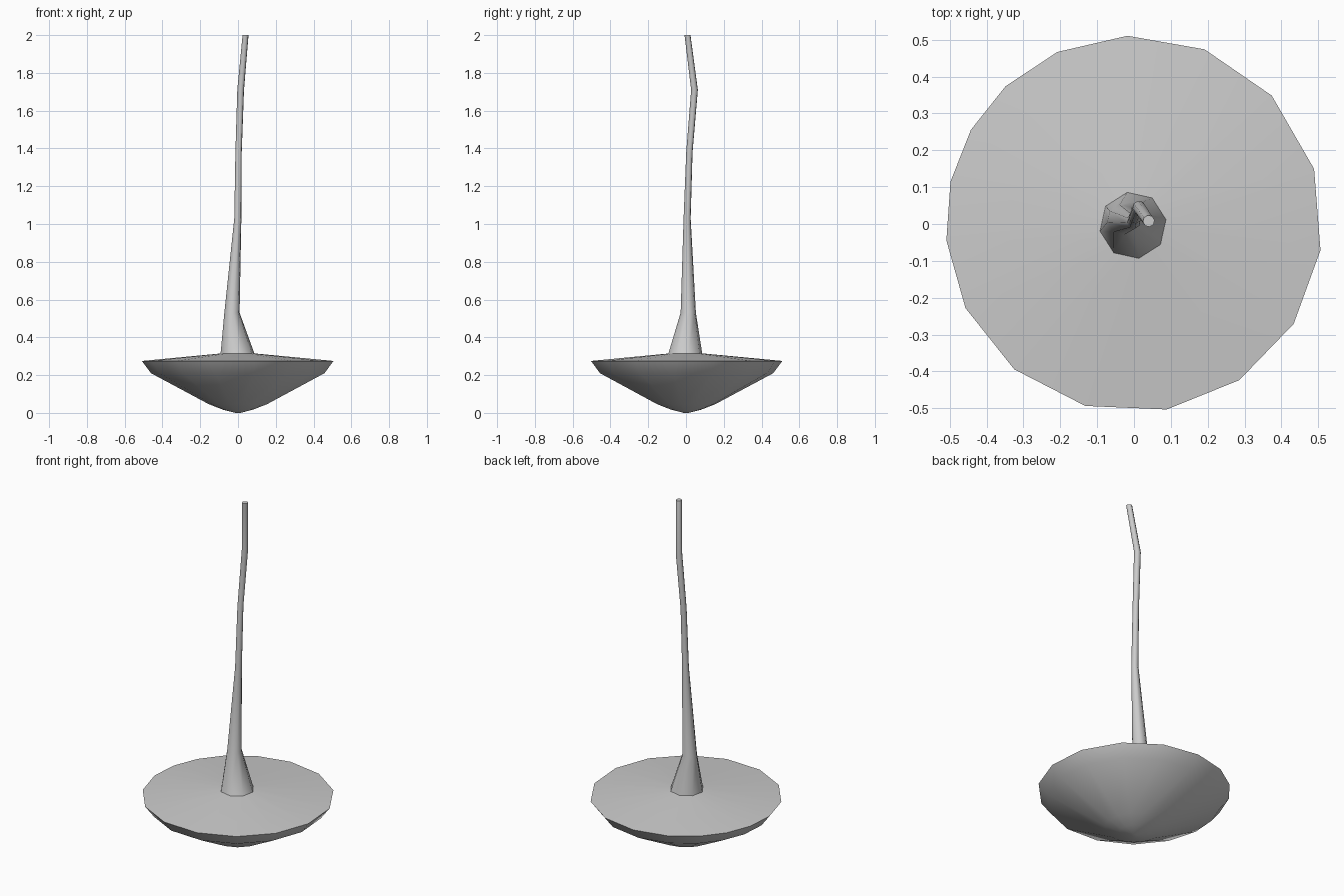
import bpy, bmesh
from math import sin, cos, radians

if "Cube" in bpy.data.objects:
    bpy.data.objects.remove(bpy.data.objects["Cube"])


def loft(name, rings, angles):
    """Skin rings (x, y, z, radius) sharing the same list of angles, capped at both ends."""
    bm = bmesh.new()
    loops = []
    for x, y, z, r in rings:
        loops.append([bm.verts.new((x + r * cos(a), y + r * sin(a), z)) for a in angles])
    n = len(angles)
    for lo, hi in zip(loops, loops[1:]):
        for i in range(n):
            j = (i + 1) % n
            bm.faces.new((lo[i], lo[j], hi[j], hi[i]))
    bm.faces.new(loops[0][::-1])
    bm.faces.new(loops[-1])
    bmesh.ops.recalc_face_normals(bm, faces=bm.faces)
    me = bpy.data.meshes.new(name)
    bm.to_mesh(me)
    bm.free()
    ob = bpy.data.objects.new(name, me)
    bpy.context.collection.objects.link(ob)
    bpy.ops.object.select_all(action='DESELECT')
    ob.select_set(True)
    bpy.context.view_layer.objects.active = ob
    bpy.ops.object.shade_smooth_by_angle(angle=radians(50))
    return ob


# Shallow pointed bowl with a slightly uneven 16-sided rim
rim_angles = [radians(a) for a in (-175, -153.5, -129.5, -105, -80, -56, -32, -8,
                                   17, 43, 68, 92, 114, 133, 150, 167)]
loft("bowl_body", [(0, 0, 0.0, 0.012), (0, 0, 0.017, 0.08), (0, 0, 0.046, 0.155),
                   (0, 0, 0.21, 0.462), (0, 0, 0.275, 0.511),
                   (0, 0, 0.315, 0.088), (0, 0, 0.32, 0.02)], rim_angles)

# Crooked stem, flared at its base
sides = 8
loft("stem", [(-0.002, -0.004, 0.31, 0.092), (-0.032, 0.012, 0.53, 0.041),
              (-0.001, 0.006, 1.03, 0.019), (0.003, 0.018, 1.38, 0.017),
              (0.014, 0.045, 1.71, 0.018), (0.040, 0.008, 2.0, 0.016)],
     [radians(360 * i / sides + 10) for i in range(sides)])
